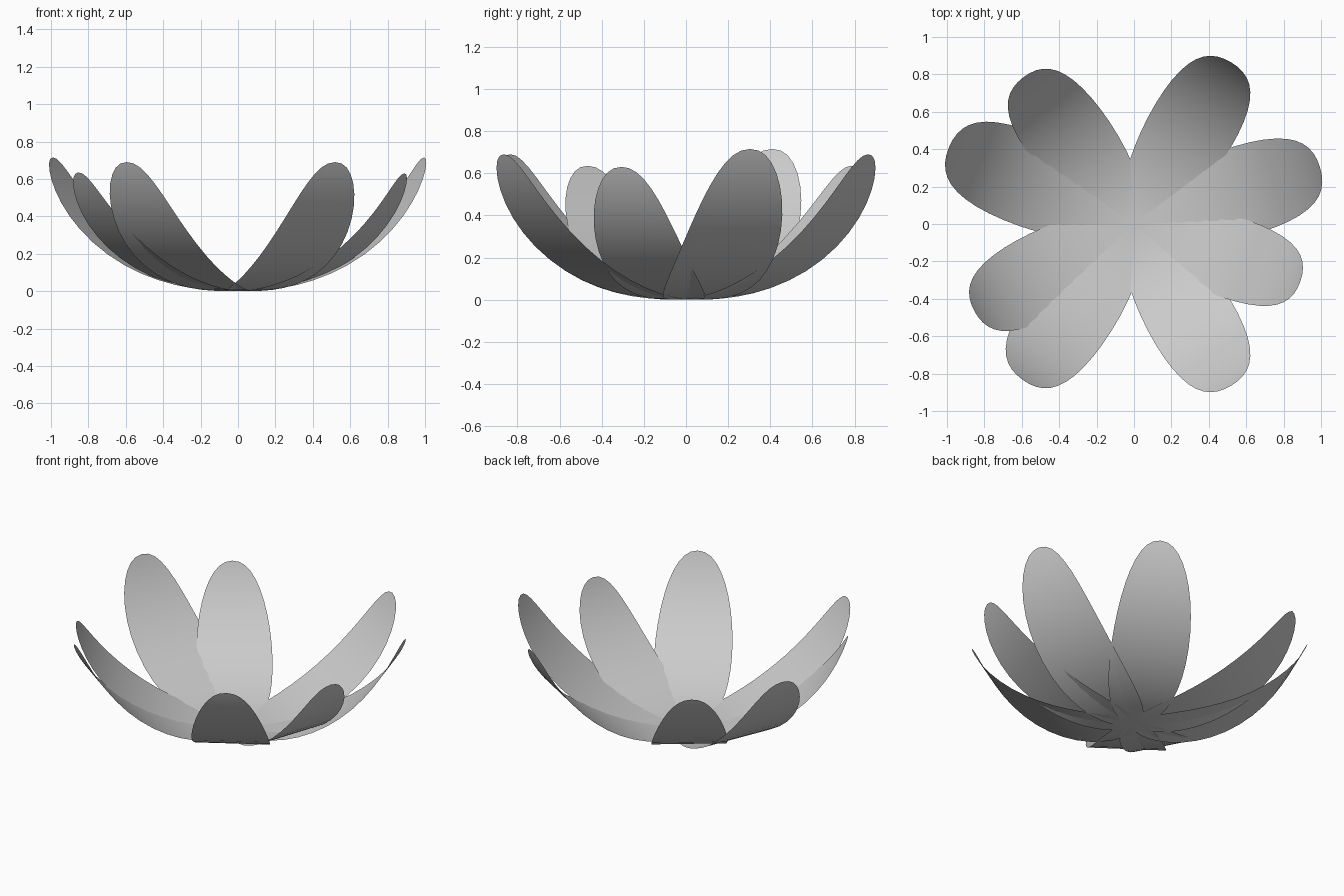
import bpy, bmesh
from math import sin, cos, pi, radians, sqrt

if "Cube" in bpy.data.objects:
    bpy.data.objects.remove(bpy.data.objects["Cube"])

R = 1.11            # radius of the lengthwise curl
CURL = radians(69.5)
HALF_WIDTH = 0.24
ROWS, COLS = 20, 4

def make_petal(index, angle, spread, rise):
    """Oval leaf rolled upwards along a circular arc, flat across its width."""
    bm = bmesh.new()
    a = radians(angle)
    grid = []
    for i in range(ROWS + 1):
        t = (1 - cos(pi * i / ROWS)) / 2
        w = HALF_WIDTH * (2 * sqrt(max(t * (1 - t), 0))) ** 0.92 * spread
        r = R * sin(CURL * t) * spread
        z = R * (1 - cos(CURL * t)) * rise / (R * (1 - cos(CURL)))
        if i in (0, ROWS):
            grid.append([bm.verts.new((r * cos(a), r * sin(a), z))] * (COLS + 1))
            continue
        row = []
        for j in range(COLS + 1):
            s = w * (2 * j / COLS - 1)
            row.append(bm.verts.new((r * cos(a) - s * sin(a), r * sin(a) + s * cos(a), z)))
        grid.append(row)
    for lo, hi in zip(grid, grid[1:]):
        for j in range(COLS):
            corners = list(dict.fromkeys((lo[j], hi[j], hi[j + 1], lo[j + 1])))
            f = bm.faces.new(corners)
            f.smooth = True
    bmesh.ops.recalc_face_normals(bm, faces=bm.faces)
    if sum(f.normal.z for f in bm.faces) < 0:
        bmesh.ops.reverse_faces(bm, faces=bm.faces)
    mesh = bpy.data.meshes.new(f"petal_{index}")
    bm.to_mesh(mesh)
    bm.free()
    bpy.context.collection.objects.link(bpy.data.objects.new(f"petal_{index}", mesh))

# Irregular ring of petals: direction, horizontal scale, tip height
petals = [
    (17, 1.0, 0.715), (59, 0.97, 0.69), (127, 0.945, 0.635), (157.5, 1.03, 0.715),
    (208.7, 0.935, 0.635), (234.5, 0.985, 0.69), (301, 0.97, 0.69), (341, 0.905, 0.63),
]
for n, p in enumerate(petals, 1):
    make_petal(n, *p)
